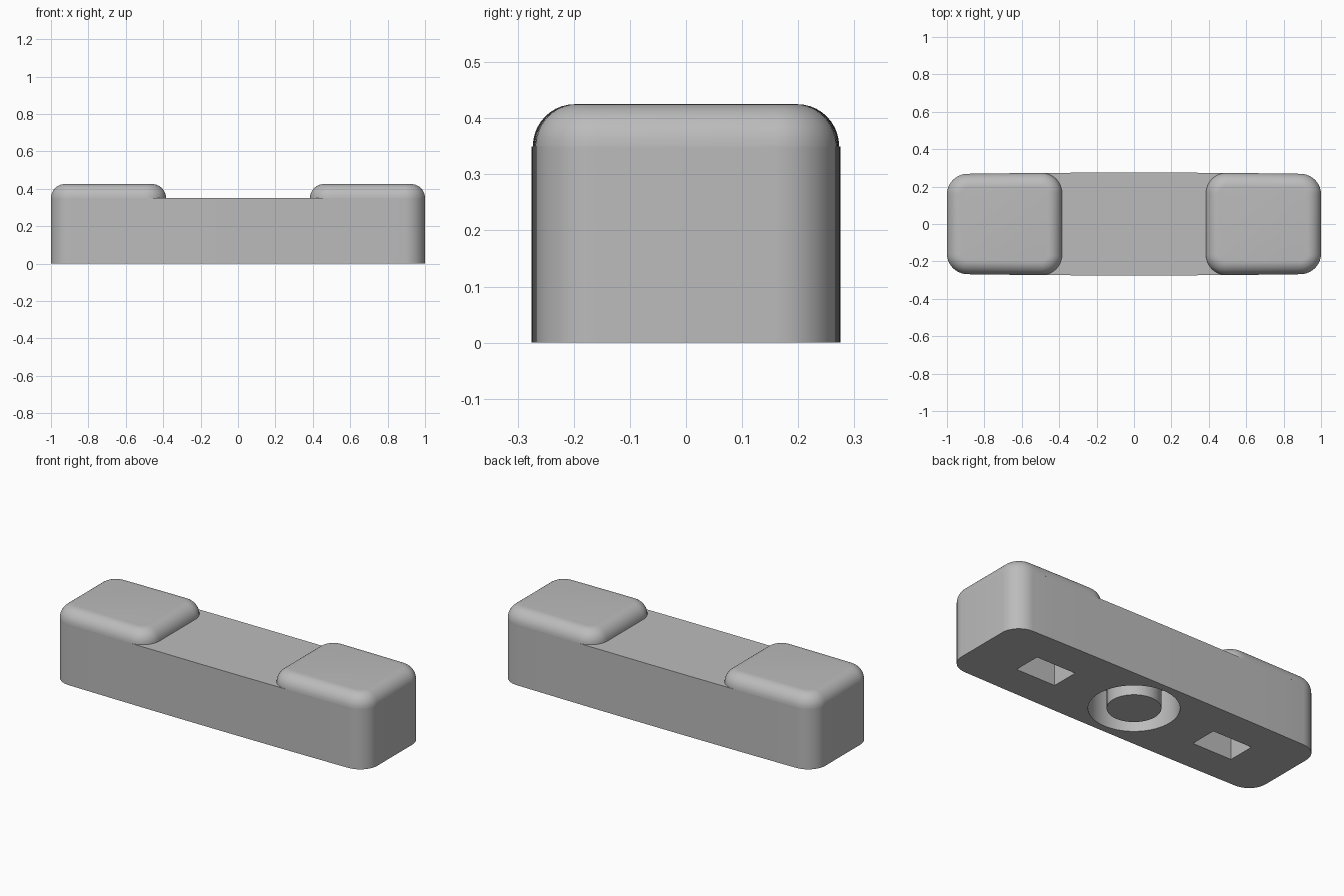
import bpy, bmesh
from math import sin, cos, pi

cube = bpy.data.objects.get("Cube")
if cube:
    bpy.data.objects.remove(cube, do_unlink=True)

grey = bpy.data.materials.new("plain_grey")
grey.use_nodes = True
COLOR = (0.5, 0.5, 0.5, 1)
grey.diffuse_color = COLOR
grey.node_tree.nodes["Principled BSDF"].inputs["Base Color"].default_value = COLOR

HALF_Y, BODY_TOP, TOP = 0.275, 0.35, 0.425
CORNER, FILLET, RECESS = 0.11, 0.075, 0.21


def outline(x0, x1, inset=0.0, steps=10):
    """Rounded rectangle whose long sides bow out slightly at the middle."""
    r = CORNER - inset
    cx, hx = (x0 + x1) / 2, (x1 - x0) / 2 - inset - r
    hy = HALF_Y - inset - r
    pts = []
    for quarter, (sx, sy) in enumerate([(1, 1), (-1, 1), (-1, -1), (1, -1)]):
        for i in range(steps + 1):
            a = (quarter + i / steps) * pi / 2
            pts.append((cx + sx * hx + r * cos(a), sy * hy + r * sin(a)))
        # extra points along the long sides carry the bow
        if sy == sx:
            for k in range(1, 12):
                pts.append((cx + sx * hx * (1 - k / 6), sy * (hy + r)))
    return [(x, y * (1 - 0.03 * x * x)) for x, y in pts]


def finish(name, bm):
    mesh = bpy.data.meshes.new(name)
    bmesh.ops.recalc_face_normals(bm, faces=bm.faces)
    bm.to_mesh(mesh)
    bm.free()
    mesh.materials.append(grey)
    obj = bpy.data.objects.new(name, mesh)
    bpy.context.collection.objects.link(obj)
    return obj


def loft(name, layers):
    """Skin a stack of (height, outline) rings and cap both ends."""
    bm = bmesh.new()
    rings = [[bm.verts.new((x, y, z)) for x, y in pts] for z, pts in layers]
    for low, high in zip(rings, rings[1:]):
        for i in range(len(low)):
            j = (i + 1) % len(low)
            bm.faces.new((low[i], low[j], high[j], high[i]))
    bm.faces.new(rings[0])
    bm.faces.new(rings[-1])
    return finish(name, bm)


def disc(radius, count=64):
    return [(radius * cos(2 * pi * i / count), radius * sin(2 * pi * i / count))
            for i in range(count)]


def rectangle(cx, hx, hy):
    return [(cx - hx, -hy), (cx + hx, -hy), (cx + hx, hy), (cx - hx, hy)]


# Main bar
body = loft("body", [(0, outline(-1, 1)), (BODY_TOP, outline(-1, 1))])

# Underside recesses: a round well and two rectangular pockets
recesses = {"well_cutter": disc(0.232),
            "left_pocket_cutter": rectangle(0.58, 0.125, 0.08),
            "right_pocket_cutter": rectangle(-0.58, 0.125, 0.08)}
cutters = []
for name, shape in recesses.items():
    cutter = loft(name, [(-0.1, shape), (RECESS, shape)])
    cutter.hide_render = True
    cutters.append(cutter)
    cut = body.modifiers.new(name, "BOOLEAN")
    cut.operation, cut.solver, cut.object = "DIFFERENCE", "EXACT", cutter
bpy.context.view_layer.update()
evaluated = body.evaluated_get(bpy.context.evaluated_depsgraph_get())
carved = bpy.data.meshes.new_from_object(evaluated)
body.modifiers.clear()
body.data = carved
for cutter in cutters:
    bpy.data.objects.remove(cutter, do_unlink=True)

# Round boss standing in the well
boss = loft("centre_boss", [(0, disc(0.138)), (RECESS + 0.01, disc(0.138))])

# Raised end pads with a rounded top edge
parts = [body, boss]
for name, x0, x1 in (("left_pad", 0.385, 1), ("right_pad", -1, -0.385)):
    layers = []
    for i in range(11):
        a = i / 10 * pi / 2
        layers.append((BODY_TOP + (TOP - BODY_TOP) * sin(a),
                       outline(x0, x1, FILLET * (1 - cos(a)))))
    parts.append(loft(name, layers))

bpy.ops.object.select_all(action="DESELECT")
for part in parts:
    part.select_set(True)
bpy.context.view_layer.objects.active = body
bpy.ops.object.shade_smooth_by_angle(angle=pi / 6)
